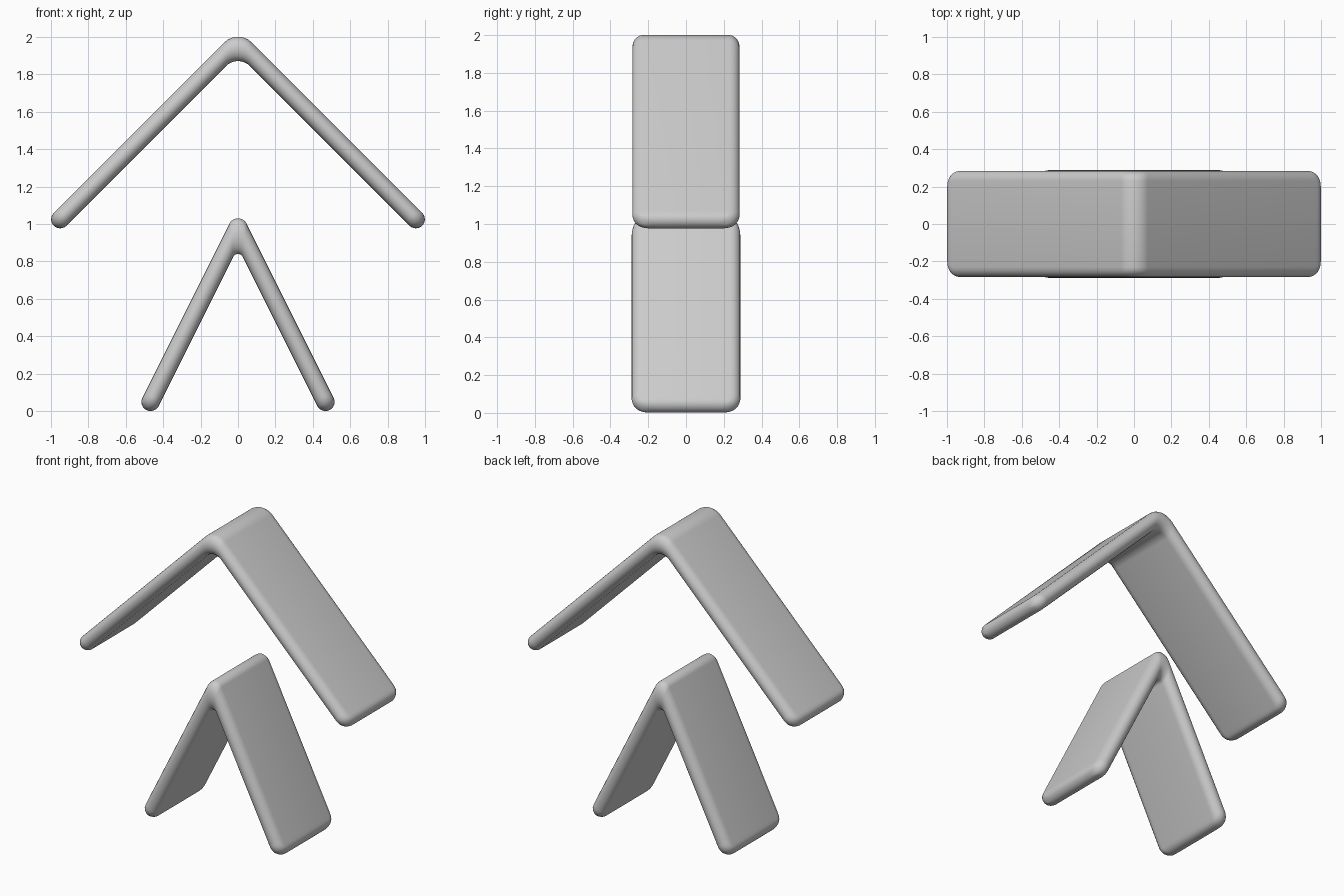
import bpy, bmesh
from math import sin, cos, pi, sqrt, radians
from mathutils import Vector

cube = bpy.data.objects.get("Cube")
if cube:
    bpy.data.objects.remove(cube)

grey = bpy.data.materials.new("light_grey")
grey.use_nodes = True
colour = (0.6, 0.6, 0.6, 1)
grey.diffuse_color = colour
grey.node_tree.nodes["Principled BSDF"].inputs["Base Color"].default_value = colour

STEPS = 10
RIM = 0.055      # depth of the rounded long edges
CORNER = 0.08    # rounding of the leg corners seen face on


def stations(slope, tip, r, z_out, z_in, width):
    """(outer point, inner point, half width) from the ridge down one leg."""
    a = radians(slope)
    along, normal = Vector((cos(a), -sin(a))), Vector((sin(a), cos(a)))
    tip = Vector(tip)
    reach = normal.dot(tip)
    r_out = (reach + r - cos(a) * z_out) / (1 - cos(a))
    r_in = (reach - r - cos(a) * z_in) / (1 - cos(a))
    result = []
    # Rounded ridge
    for i in range(STEPS + 1):
        p = a * i / STEPS
        n = Vector((sin(p), cos(p)))
        result.append((Vector((0, z_out - r_out)) + n * r_out,
                       Vector((0, z_in - r_in)) + n * r_in, width))
    # Rounded end of the leg
    for i in range(STEPS + 1):
        u = pi / 2 * i / STEPS
        d = CORNER * (1 - sin(u))
        h = r if d > r else sqrt(max(0, r * r - (r - d) ** 2))
        mid = tip + along * (r - d)
        result.append((mid + normal * h, mid - normal * h,
                       width - CORNER + CORNER * cos(u)))
    return result


def chevron(name, **shape):
    half = stations(**shape)
    flip = lambda p: Vector((-p.x, p.y))
    rows = [(flip(o), flip(i), w) for o, i, w in reversed(half[1:])] + half
    bm = bmesh.new()
    rings = []
    for outer, inner, w in rows:
        mid, arm = (outer + inner) / 2, (outer - inner) / 2
        ring = []
        for side in (1, -1):
            for k in range(STEPS + 1):
                t = pi * k / STEPS
                p = mid + arm * cos(t) * side
                y = side * (w - RIM + RIM * sin(t))
                ring.append(bm.verts.new((p.x, y, p.y)))
        rings.append(ring)
    for r1, r2 in zip(rings, rings[1:]):
        for k in range(len(r1)):
            j = (k + 1) % len(r1)
            bm.faces.new((r1[k], r1[j], r2[j], r2[k]))
    # Close the ends, where the last ring is flattened to a line
    bmesh.ops.remove_doubles(bm, verts=bm.verts, dist=0.0002)
    bmesh.ops.recalc_face_normals(bm, faces=bm.faces)
    mesh = bpy.data.meshes.new(name)
    bm.to_mesh(mesh)
    bm.free()
    mesh.materials.append(grey)
    obj = bpy.data.objects.new(name, mesh)
    bpy.context.collection.objects.link(obj)
    bpy.ops.object.select_all(action='DESELECT')
    obj.select_set(True)
    bpy.context.view_layer.objects.active = obj
    bpy.ops.object.shade_smooth_by_angle(angle=radians(50))


# Wide upper chevron and steep lower chevron
chevron("upper_chevron", slope=45, tip=(0.95, 1.025), r=0.048,
        z_out=2.0, z_in=1.87, width=0.284)
chevron("lower_chevron", slope=63.43, tip=(0.467, 0.05), r=0.049,
        z_out=1.03, z_in=0.84, width=0.288)
